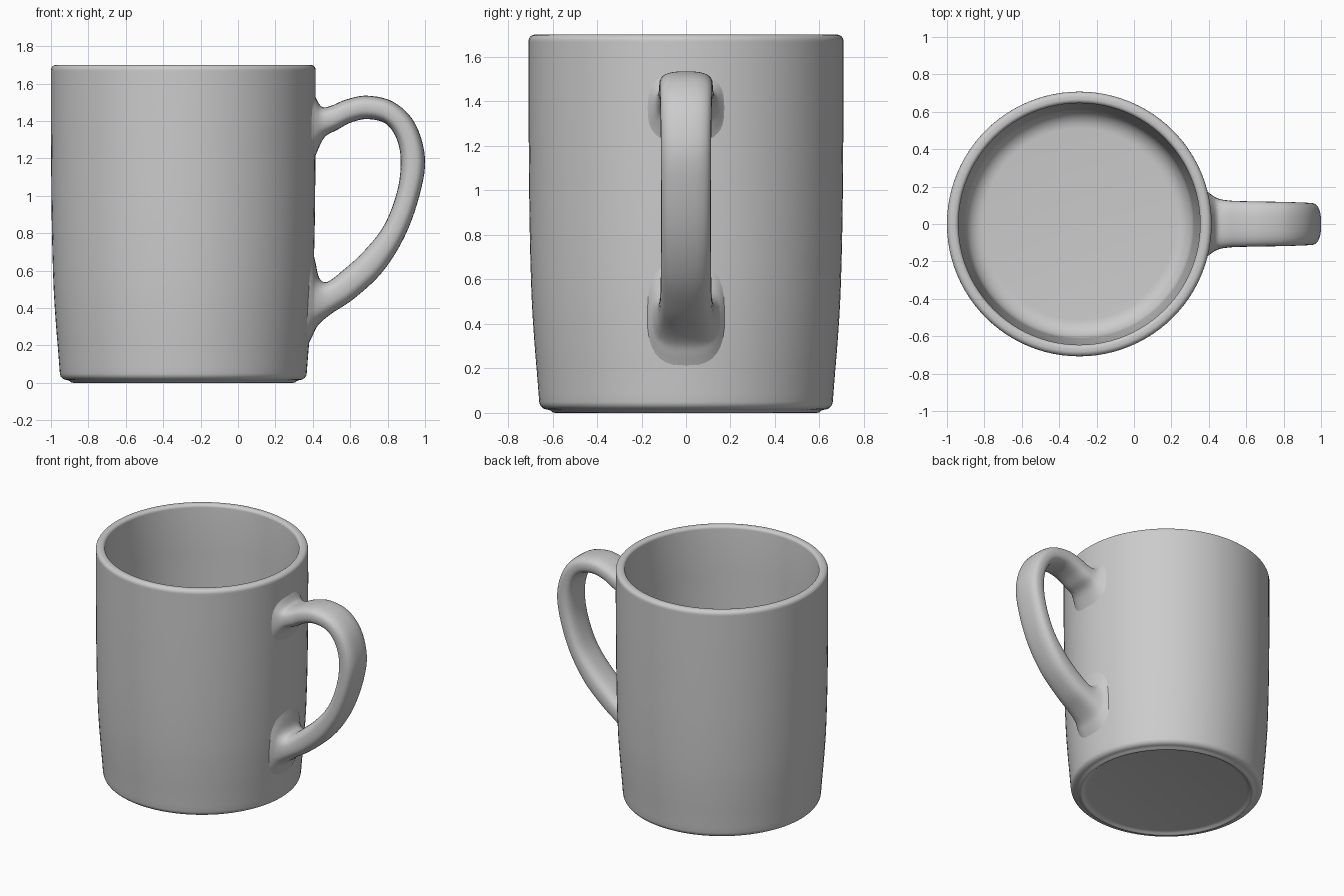
import bpy, bmesh, math
from mathutils import Vector

if "Cube" in bpy.data.objects:
    bpy.data.objects.remove(bpy.data.objects["Cube"])

CX = -0.2925  # axis of the cup


def finish(bm, name, angle):
    bmesh.ops.recalc_face_normals(bm, faces=bm.faces)
    me = bpy.data.meshes.new(name)
    bm.to_mesh(me)
    bm.free()
    ob = bpy.data.objects.new(name, me)
    bpy.context.collection.objects.link(ob)
    bpy.ops.object.select_all(action='DESELECT')
    ob.select_set(True)
    bpy.context.view_layer.objects.active = ob
    bpy.ops.object.shade_smooth_by_angle(angle=math.radians(angle))
    return ob


def bridge(bm, a, b):
    n = len(a)
    for i in range(n):
        bm.faces.new((a[i], a[(i + 1) % n], b[(i + 1) % n], b[i]))


def arc(cx, cz, r, a0, a1, n=6):
    return [(cx + r * math.cos(math.radians(a0 + (a1 - a0) * i / n)),
             cz + r * math.sin(math.radians(a0 + (a1 - a0) * i / n))) for i in range(n + 1)]


def catmull(keys, steps):
    vs = [Vector(k) for k in keys]
    vs = [2 * vs[0] - vs[1]] + vs + [2 * vs[-1] - vs[-2]]
    out = []
    for i in range(1, len(vs) - 2):
        a, b, c, d = vs[i - 1:i + 3]
        for s in range(steps):
            t = s / steps
            out.append(0.5 * (2 * b + (c - a) * t + (2 * a - 5 * b + 4 * c - d) * t * t
                              + (3 * b - a - 3 * c + d) * t ** 3))
    return out + [vs[-2]]


# Cup: lathed wall, rim, inside floor and low foot ring
profile = [(0.55, 0.016), (0.57, 0.012), (0.58, 0.004), (0.588, 0.0), (0.598, 0.002),
           (0.608, 0.010), (0.62, 0.014)]
profile += arc(0.622, 0.053, 0.038, -80, -4)
wall = [(0.663, 0.09), (0.670, 0.18), (0.680, 0.30), (0.693, 0.50), (0.701, 0.75),
        (0.705, 1.0), (0.7075, 1.35), (0.7075, 1.665)]
profile += [tuple(p) for p in catmull(wall, 3)]
profile += arc(0.6795, 1.672, 0.028, 0, 90)
profile += arc(0.668, 1.678, 0.022, 90, 180)
profile += [(0.645, 1.35), (0.643, 1.0), (0.638, 0.75), (0.631, 0.5), (0.618, 0.3)]
profile += arc(0.512, 0.20, 0.10, 0, -90, 8)

SEG = 96
bm = bmesh.new()
rings = [[bm.verts.new((CX + r * math.cos(2 * math.pi * i / SEG),
                        r * math.sin(2 * math.pi * i / SEG), z)) for i in range(SEG)]
         for r, z in profile]
for a, b in zip(rings, rings[1:]):
    bridge(bm, a, b)
bm.faces.new(rings[0])
bm.faces.new(rings[-1])
finish(bm, "cup", 50)

# Handle: loft; each key is outer x, outer z, inner x, inner z, half width
keys = [
    (.395, 1.58, .395, 1.16, .200), (.418, 1.52, .425, 1.24, .165),
    (.450, 1.475, .465, 1.315, .136), (.50, 1.482, .53, 1.352, .125),
    (.58, 1.515, .60, 1.39, .122), (.69, 1.535, .69, 1.41, .120),
    (.83, 1.502, .79, 1.385, .118), (.945, 1.39, .85, 1.30, .115),
    (1.0, 1.20, .87, 1.18, .113), (.97, 1.0, .85, 1.02, .112),
    (.89, .78, .78, .84, .112), (.77, .59, .67, .70, .113),
    (.62, .45, .56, .60, .116), (.50, .37, .478, .54, .126),
    (.43, .31, .435, .56, .145), (.398, .25, .415, .64, .165),
    (.365, .18, .395, .73, .190)]
M = 32


def power(v, e=2 / 2.8):
    return math.copysign(abs(v) ** e, v)


bm = bmesh.new()
rings = []
for ox, oz, ix, iz, hw in catmull(keys, 5):
    # flared ends wrap round the cup wall
    k = min(1, max(0, (0.50 - (ox + ix) / 2) / 0.08))
    ring = []
    for j in range(M):
        a = 2 * math.pi * j / M
        y = hw * power(math.cos(a))
        s = 0.5 + 0.5 * power(math.sin(a))
        dx = k * (0.70 - math.sqrt(0.49 - y * y))
        ring.append(bm.verts.new((ix + (ox - ix) * s - dx, y, iz + (oz - iz) * s)))
    rings.append(ring)
for a, b in zip(rings, rings[1:]):
    bridge(bm, a, b)
bm.faces.new(rings[0])
bm.faces.new(rings[-1])
finish(bm, "handle", 60)
